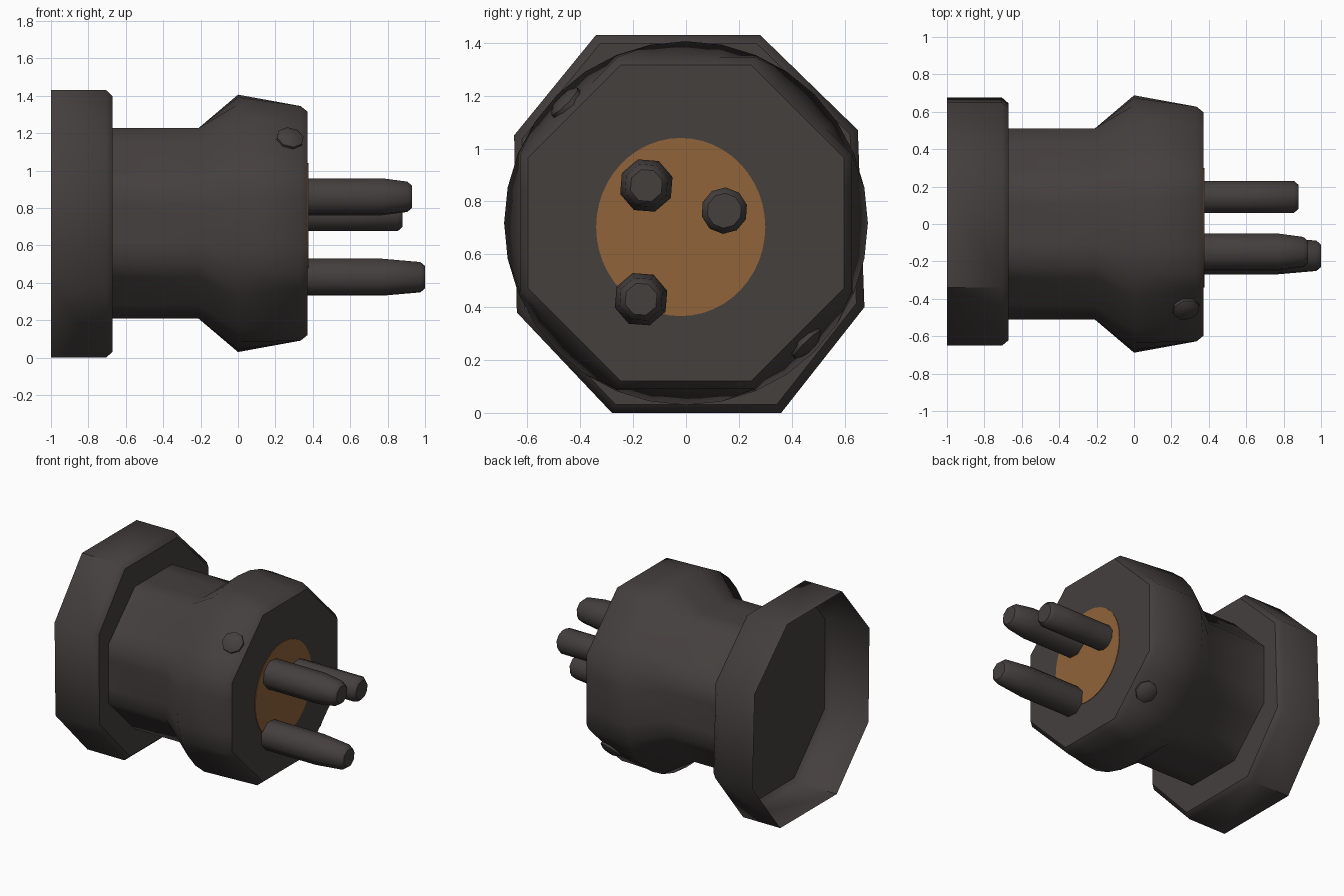
import bpy, bmesh, math
from mathutils import Vector, Matrix

if "Cube" in bpy.data.objects:
    bpy.data.objects.remove(bpy.data.objects["Cube"])

ZC = 0.718  # height of the long axis


def material(name, rgb):
    m = bpy.data.materials.new(name)
    m.diffuse_color = (*rgb, 1)
    m.use_nodes = True
    m.node_tree.nodes["Principled BSDF"].inputs["Base Color"].default_value = m.diffuse_color
    return m


DARK = material("dark_plastic", (0.058, 0.050, 0.048))
BROWN = material("copper_brown", (0.28, 0.125, 0.042))


def loft(name, rings, mat, cap_start=False, cap_end=True, angle=50):
    """Skin a list of rings (equal point counts) into one object."""
    bm = bmesh.new()
    rows = [[bm.verts.new(p) for p in ring] for ring in rings]
    n = len(rows[0])
    for a, b in zip(rows, rows[1:]):
        for i in range(n):
            j = (i + 1) % n
            bm.faces.new((a[i], a[j], b[j], b[i]))
    if cap_start:
        bm.faces.new(rows[0][::-1])
    if cap_end:
        bm.faces.new(rows[-1])
    me = bpy.data.meshes.new(name)
    bm.to_mesh(me)
    bm.free()
    ob = bpy.data.objects.new(name, me)
    bpy.context.collection.objects.link(ob)
    me.materials.append(mat)
    bpy.ops.object.select_all(action='DESELECT')
    ob.select_set(True)
    bpy.context.view_layer.objects.active = ob
    bpy.ops.object.shade_smooth_by_angle(angle=math.radians(angle))
    return ob


def circle(x, r, y=0, z=ZC, n=32, rz=None, phase=0.0):
    return [(x, y + r * math.cos(2 * math.pi * (i + phase) / n),
             z + (rz or r) * math.sin(2 * math.pi * (i + phase) / n)) for i in range(n)]


def octagon(x, apothem, n=32):
    pts = []
    for i in range(n):
        t = 2 * math.pi * i / n
        off = (t + math.pi / 8) % (math.pi / 4) - math.pi / 8
        r = apothem / math.cos(off)
        pts.append((x, r * math.cos(t), ZC + r * math.sin(t)))
    return pts


# Flange: slightly irregular octagonal cup, open at the back
OUTLINE = [(0.65, 1.07), (0.28, 1.43), (-0.34, 1.43), (-0.65, 1.05),
           (-0.64, 0.38), (-0.28, 0.0), (0.36, 0.0), (0.675, 0.40)]


def flange_ring(x, s):
    return [(x, y * s, ZC + (z - ZC) * s) for y, z in OUTLINE]


loft("flange", [flange_ring(-1, 1), flange_ring(-0.705, 1), flange_ring(-0.67, 0.955)],
     DARK, angle=46)

# Body: octagonal neck swelling to a round shoulder, then an octagonal nose
loft("body", [octagon(-0.67, 0.51), octagon(-0.21, 0.51), circle(0, 0.688),
              octagon(0.335, 0.627), octagon(0.372, 0.597)], DARK)

# Painted contact disc on the nose
loft("contact_disc", [circle(0.370, 0.32, -0.02, 0.703, 48, 0.337),
                      circle(0.376, 0.32, -0.02, 0.703, 48, 0.337)], BROWN)


# Pins: (name, y, z, radius, sides, taper start, taper end, tip)
for name, y, z, r, n, x1, x2, tip in [
        ("upper_pin", -0.15, 0.86, 0.104, 8, 0.77, 0.905, 0.93),
        ("lower_pin", -0.17, 0.43, 0.104, 8, 0.77, 0.975, 1.0),
        ("side_pin", 0.145, 0.765, 0.088, 10, 0.6, 0.855, 0.88)]:
    r2 = r * 0.82 if n == 8 else r
    loft(name, [circle(0.36, r, y, z, n, phase=0.4), circle(x1, r, y, z, n, phase=0.4),
                circle(x2, r2, y, z, n, phase=0.4),
                circle(tip, r2 - 0.022, y, z, n, phase=0.4)], DARK)

# Side studs: low eight-sided buttons on opposite diagonal facets
for name, s in (("upper_stud", 1), ("lower_stud", -1)):
    ob = loft(name, [circle(-0.04, 0.074, 0, 0, 8, phase=0.3),
                     circle(0.015, 0.074, 0, 0, 8, phase=0.3),
                     circle(0.032, 0.045, 0, 0, 8, phase=0.3)], DARK)
    out = Vector((0.19, -0.7 * s, 0.7 * s)).normalized()
    rot = Vector((1, 0, 0)).rotation_difference(out).to_matrix().to_4x4()
    ob.data.transform(Matrix.Translation((0.277, -0.45 * s, ZC + 0.45 * s)) @ rot)
